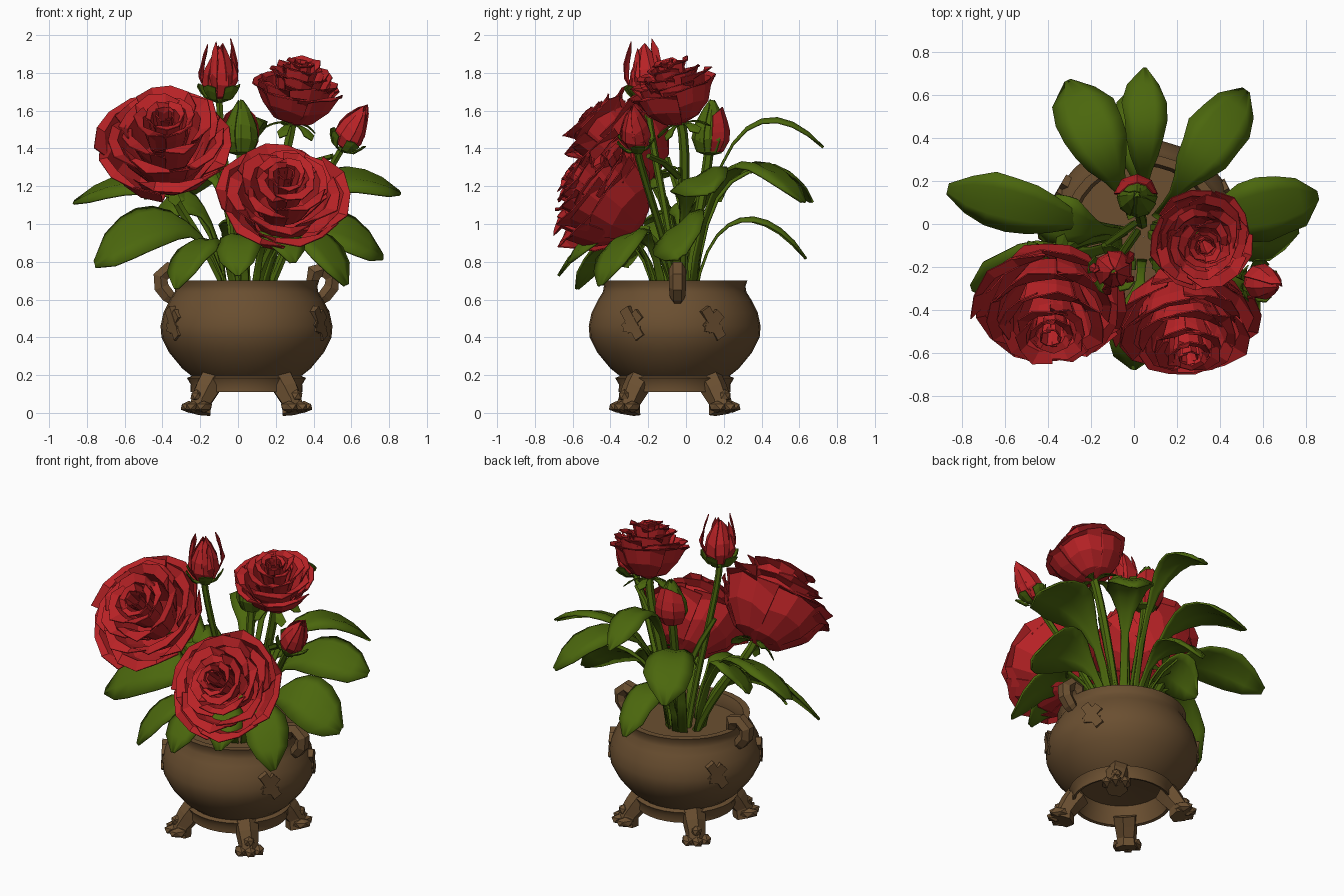
import bpy, bmesh, math, random
from mathutils import Vector, Matrix

if "Cube" in bpy.data.objects:
    bpy.data.objects.remove(bpy.data.objects["Cube"])

random.seed(4)
PX, PY = 0.045, -0.06          # pot axis


def material(name, rgb):
    m = bpy.data.materials.new(name)
    m.diffuse_color = (*rgb, 1)
    m.use_nodes = True
    m.node_tree.nodes["Principled BSDF"].inputs["Base Color"].default_value = m.diffuse_color
    return m


RED = material("petal red", (0.48, 0.016, 0.019))
GREEN = material("leaf green", (0.07, 0.135, 0.004))
BROWN = material("clay brown", (0.145, 0.078, 0.03))


def finish(bm, name, mat, angle=None, thick=0, normals=True):
    if normals:
        bmesh.ops.recalc_face_normals(bm, faces=bm.faces)
    me = bpy.data.meshes.new(name)
    bm.to_mesh(me)
    bm.free()
    me.materials.append(mat)
    ob = bpy.data.objects.new(name, me)
    bpy.context.collection.objects.link(ob)
    if thick:
        ob.modifiers.new("thickness", 'SOLIDIFY').thickness = thick
    if angle:
        bpy.ops.object.select_all(action='DESELECT')
        ob.select_set(True)
        bpy.context.view_layer.objects.active = ob
        bpy.ops.object.shade_smooth_by_angle(angle=math.radians(angle))
    return ob


def skin(bm, rows, closed=False):
    """Bridge rows of points with quads."""
    vs = [[bm.verts.new(p) for p in r] for r in rows]
    n = len(rows[0])
    for a, b in zip(vs, vs[1:]):
        for i in range(n if closed else n - 1):
            k = (i + 1) % n
            bm.faces.new((a[i], a[k], b[k], b[i]))
    return vs


def bezier(p, t):
    s = 1 - t
    return p[0] * s**3 + p[1] * 3 * s * s * t + p[2] * 3 * s * t * t + p[3] * t**3


def tube(bm, pts, radii, sides=6):
    pts = [Vector(p) for p in pts]
    rows = []
    for i, p in enumerate(pts):
        d = (pts[min(i + 1, len(pts) - 1)] - pts[max(i - 1, 0)]).normalized()
        ref = Vector((0, 1, 0)) if abs(d.y) < 0.9 else Vector((1, 0, 0))
        a = d.cross(ref).normalized()
        b = d.cross(a)
        rows.append([p + (a * math.cos(q) + b * math.sin(q)) * radii[i]
                     for q in [math.tau * (k + .5) / sides for k in range(sides)]])
    vs = skin(bm, rows, True)
    bm.faces.new(vs[0])
    bm.faces.new(vs[-1])


def frame(c, n):
    return Matrix.Translation(c) @ Vector(n).to_track_quat('Z', 'Y').to_matrix().to_4x4()


def petal(bm, M, prof, a0, width, R, jit=0.03, cols=4, lift=0.0):
    """Curved patch swept round the flower axis, with a rounded ragged edge."""
    m, rows = len(prof) - 1, []
    for j in range(m + 1):
        row = []
        for i in range(cols + 1):
            u = 2 * i / cols - 1
            f = j * (1 - 0.16 * u * u)
            k = min(int(f), m - 1)
            r = prof[k][0] + (prof[k + 1][0] - prof[k][0]) * (f - k)
            z = prof[k][1] + (prof[k + 1][1] - prof[k][1]) * (f - k)
            w = jit * j / m
            r = r * (1 + 0.06 * u) + random.uniform(-w, w)
            z += random.uniform(-w, w) + lift * j / m
            a = a0 + u * width / 2
            row.append(M @ Vector((r * math.cos(a) * R, r * math.sin(a) * R, z * R)))
        rows.append(row)
    skin(bm, rows)


# pot: lathed bowl with foot ring, lip and soil floor
PROFILE = [(0.001, .26), (.25, .23), (.28, .115), (.297, .11), (.295, .15), (.315, .185),
           (.29, .195), (.34, .235), (.41, .32), (.45, .40), (.455, .46), (.44, .53),
           (.405, .60), (.38, .64), (.375, .67), (.385, .70), (.345, .70), (.33, .66),
           (.33, .62), (0.001, .62)]
bm = bmesh.new()
skin(bm, [[(PX + r * math.cos(a), PY + r * math.sin(a), z)
           for a in [math.tau * k / 32 for k in range(32)]] for r, z in PROFILE], True)
finish(bm, "pot", BROWN, 35)


def radial(angle, r, z, side=0):
    c, s = math.cos(angle), math.sin(angle)
    return Vector((PX + r * c - side * s, PY + r * s + side * c, z))


# feet: bent leg, knob and three toes on each diagonal
bm = bmesh.new()
for k in range(4):
    a = math.radians(45 + 90 * k)
    tube(bm, [radial(a, .26, .17), radial(a, .30, .12), radial(a, .34, .06), radial(a, .355, 0)],
         [.075, .07, .06, .07], 6)
    for side, r in ((-.055, .375), (0, .395), (.055, .375)):
        M = Matrix.Translation(radial(a, r, .032, side)) @ Matrix.Rotation(a, 4, 'Z') \
            @ Matrix.Diagonal((.06, .036, .032, 1))
        bmesh.ops.create_icosphere(bm, subdivisions=1, radius=1, matrix=M)
    bmesh.ops.create_icosphere(bm, subdivisions=1, radius=.035,
                               matrix=Matrix.Translation(radial(a, .375, .09)))
finish(bm, "feet", BROWN)

# handles: chunky curled ears on both sides
bm = bmesh.new()
for a in (0, math.pi):
    tube(bm, [radial(a, r, z, .015 if a == 0 else -.015) for r, z in
              ((.38, .59), (.415, .62), (.45, .665), (.455, .72), (.41, .76), (.36, .745), (.34, .68))],
         [.03, .042, .045, .046, .046, .05, .03], 6)
finish(bm, "handles", BROWN)

# relief ornaments: crossed bars on the belly
bm = bmesh.new()
for deg in (-30, 27, 150, 210):
    a = math.radians(deg)
    for tilt, size, dz in ((32, (.05, .055, .18), 0), (-45, (.045, .06, .12), .01),
                           (80, (.05, .045, .1), -.03)):
        M = Matrix.Translation(radial(a, .433, .475 + dz)) @ Matrix.Rotation(a, 4, 'Z') \
            @ Matrix.Rotation(math.radians(tilt), 4, 'X') @ Matrix.Diagonal((*size, 1))
        bmesh.ops.create_cube(bm, size=1, matrix=M)
finish(bm, "ornaments", BROWN)

# leaves: (tip x, y, z), peak height, half width, roll towards the front
LEAVES = [((-.31, .67, 1.12), 1.31, .15, 0), ((.05, .73, 1.41), 1.55, .10, 0),
          ((0, .64, .82), 1.03, .11, 0),
          ((.53, .62, 1.12), 1.32, .14, 0), ((-.87, .16, 1.12), 1.23, .13, .45),
          ((-.76, -.30, .79), 1.01, .13, .9), ((.86, .13, 1.17), 1.25, .15, .45),
          ((.77, -.03, .83), 1.0, .13, .8), ((.58, -.45, .68), .95, .13, .3),
          ((-.33, -.58, .66), .91, .12, 0), ((0, -.68, .73), .94, .12, 0),
          ((-.47, .03, 1.0), 1.13, .12, .6), ((.3, -.62, .8), .97, .11, 0)]
WIDTHS = [.2, .18, .16, .18, .36, .66, .9, 1, .97, .75, .15]
bm = bmesh.new()
for tip, peak, hw, roll in LEAVES:
    tip = Vector(tip)
    out = Vector((tip.x - PX, tip.y - PY, 0))
    base = Vector((PX, PY, .6)) + out.normalized() * .1
    zc = (peak - .064 * .6 - .216 * tip.z) / .72
    ctrl = [base, base + out * .1, base + out * .55, tip]
    ctrl[1].z = ctrl[2].z = zc
    side = Vector((-out.y, out.x, 0)).normalized()
    rows = []
    for j, w in enumerate(WIDTHS):
        p = bezier(ctrl, j / 10)
        tilt = side + Vector((0, 0, roll * side.y))
        rows.append([p + tilt * hw * w * u + Vector((0, 0, hw * w * lift)) +
                     side * (random.uniform(-.012, .012) if abs(u) == 1 and j > 5 else 0)
                     for u, lift in ((-1, -.12), (-.5, .1), (0, 0), (.5, .1), (1, -.12))])
    skin(bm, rows)
finish(bm, "leaves", GREEN, 40, .012)

# flower heads: name, centre, facing, radius
ROSES = [("left_rose", (-.38, -.38, 1.43), (-.02, -.70, .70), .35),
         ("front_rose", (.24, -.46, 1.14), (.08, -.79, .61), .33),
         ("upper_rose", (.315, -.07, 1.715), (.15, -.25, 1), .24)]
BUDS = [("top_bud", (-.10, -.21, 1.66), (.02, -.05, 1), .30),
        ("side_bud", (.55, -.26, 1.40), (.5, -.12, .88), .27)]
LAYERS = [(5, 92, ((.05, -.8), (.45, -.68), (.78, -.34), (.92, .03), (1.06, .02))),
          (5, 92, ((.05, -.75), (.45, -.5), (.65, -.1), (.73, .19), (.9, .22))),
          (5, 95, ((.05, -.6), (.36, -.3), (.48, .1), (.54, .37), (.7, .4))),
          (4, 120, ((.05, -.4), (.26, 0), (.32, .3), (.36, .5), (.5, .53))),
          (3, 150, ((.05, -.2), (.16, .1), (.2, .35), (.22, .58), (.32, .61))),
          (2, 200, ((.02, 0), (.08, .2), (.12, .4), (.13, .62), (.16, .64)))]
SEPAL = ((.03, -.05), (.2, .02), (.45, .0), (.7, -.12), (.9, -.3))
BUD = ((.02, 0), (.22, .06), (.32, .3), (.28, .55), (.15, .82), (.04, 1))
calyx = bmesh.new()
stems = bmesh.new()


def stem(end, n, r):
    """Bent stem arriving at a flower base along its axis."""
    end, n = Vector(end), Vector(n).normalized()
    start = Vector((PX + (end.x - PX) * .2, PY + (end.y - PY) * .1 + .04, .58))
    ctrl = [start, start.lerp(end, .3) + Vector((0, 0, .12)), end - n * .16, end + n * .02]
    tube(stems, [bezier(ctrl, i / 8) for i in range(9)], [r] * 9, 6)


for name, c, n, R in ROSES:
    bm, M = bmesh.new(), frame(c, n)
    for li, (count, width, prof) in enumerate(LAYERS):
        for k in range(count):
            petal(bm, M, prof, math.tau * k / count + li * .7 + random.uniform(-.12, .12),
                  math.radians(width), R * random.uniform(.95, 1.05), .04 if li < 4 else .02,
                  lift=random.uniform(-.07, .09) if li < 4 else 0)
    finish(bm, name, RED, thick=.006)
    base = Vector(c) - Vector(n).normalized() * .8 * R
    for k in range(5):
        petal(calyx, frame(base, n), SEPAL, math.tau * k / 5, .5, .17, 0, 2)
    stem(base, n, .026)

for name, c, n, H in BUDS:
    bm, M = bmesh.new(), frame(c, n)
    for k in range(3):
        petal(bm, M, BUD, math.tau * k / 3, math.radians(170), H * (1 - .05 * k), .015)
    # curling red sepals on the top bud
    if name == "top_bud":
        for a, s in ((.3, 1), (2.6, .9), (4, .95), (5.4, .85)):
            petal(bm, M, ((.1, .05), (.3, .2), (.42, .5), (.32, .8), (.26, 1.08)), a, .4, H * s, .02, 2)
    finish(bm, name, RED, thick=.006)
    for k in range(5):
        petal(calyx, M, ((.02, -.05), (.25, .03), (.34, .18), (.38, .27)), math.tau * k / 5, .8, H, 0, 2)
    stem(c, n, .02)

# closed bud: green wrap with a red petal on the back
M = frame((.015, .12, 1.36), (0, .06, 1))
bm = bmesh.new()
for k in range(4):
    petal(bm, M, BUD, math.tau * k / 4, math.radians(140), .30, .01)
finish(bm, "closed_bud_wrap", GREEN, thick=.006)
bm = bmesh.new()
back = M.to_3x3().inverted() @ Vector((0, 1, 0))
petal(bm, M, ((.24, .08), (.34, .28), (.34, .45), (.29, .62), (.19, .85)),
      math.atan2(back.y, back.x), math.radians(165), .31, .01)
finish(bm, "closed_bud_petal", RED, thick=.006)
stem((.015, .12, 1.37), (0, .1, 1), .026)

# side twigs near the upper flowers
for a, b in (((.27, -.04, 1.25), (.5, -.2, 1.36)), ((.0, 0, 1.0), (-.14, -.1, 1.35)),
             ((.1, .0, .6), (.24, -.03, 1.3))):
    tube(stems, [a, Vector(a).lerp(Vector(b), .5) + Vector((0, 0, .02)), b], [.02, .018, .015], 5)
finish(calyx, "calyx_sepals", GREEN, thick=.006)
finish(stems, "stems", GREEN, 40)
